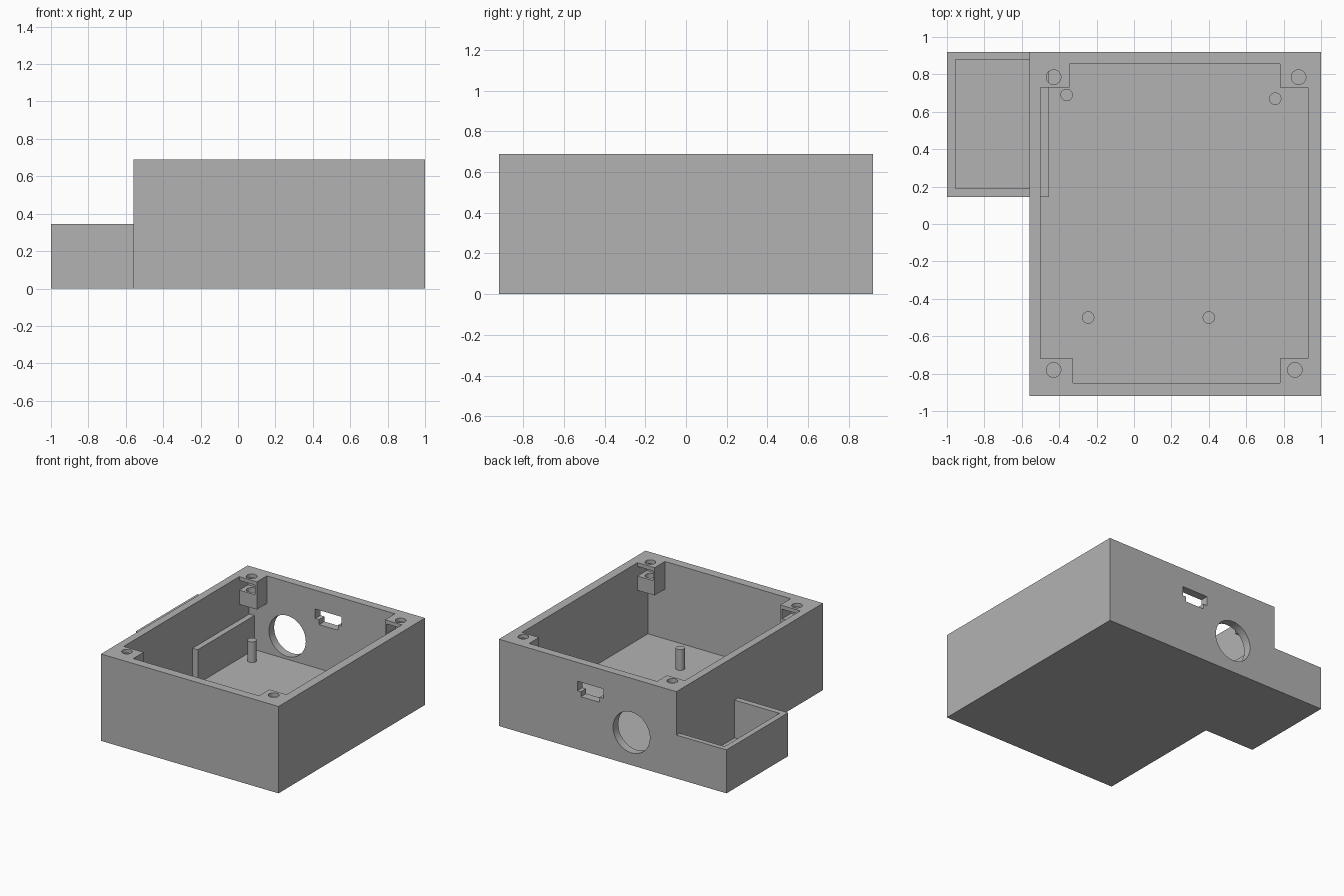
import bpy
import math

if "Cube" in bpy.data.objects:
    bpy.data.objects.remove(bpy.data.objects["Cube"], do_unlink=True)

grey = bpy.data.materials.new("plain grey plastic")
grey.use_nodes = True
grey.diffuse_color = (0.45, 0.45, 0.45, 1)
grey.node_tree.nodes["Principled BSDF"].inputs["Base Color"].default_value = (0.45, 0.45, 0.45, 1)


def finish(name):
    obj = bpy.context.object
    obj.name = name
    obj.data.materials.append(grey)
    return obj


def box(name, x, y, z):
    """Box from (low, high) ranges on each axis."""
    bpy.ops.mesh.primitive_cube_add(size=1, location=[sum(r) / 2 for r in (x, y, z)])
    bpy.context.object.scale = [abs(r[1] - r[0]) for r in (x, y, z)]
    bpy.ops.object.transform_apply(location=False, rotation=False, scale=True)
    return finish(name)


def rod(name, radius, depth, location, tilt=0):
    bpy.ops.mesh.primitive_cylinder_add(vertices=40, radius=radius, depth=depth,
                                        location=location, rotation=(tilt, 0, 0))
    return finish(name)


def cut(target, *cutters):
    """Subtract each cutter from the target, then discard it."""
    bpy.context.view_layer.objects.active = target
    for cutter in cutters:
        cutter.hide_render = True
        mod = target.modifiers.new("cut", "BOOLEAN")
        mod.operation = "DIFFERENCE"
        mod.solver = "EXACT"
        mod.object = cutter
        bpy.ops.object.modifier_apply(modifier=mod.name)
        bpy.data.objects.remove(cutter, do_unlink=True)


def smooth(obj):
    bpy.ops.object.select_all(action="DESELECT")
    obj.select_set(True)
    bpy.context.view_layer.objects.active = obj
    bpy.ops.object.shade_smooth_by_angle(angle=math.radians(30))


TOP, FLOOR = 0.69, 0.075
LEFT, RIGHT, FRONT, BACK = -0.5, 0.93, -0.85, 0.855   # cavity limits

# Main enclosure, open on top, with a round hole and a stepped port at the back
shell = box("enclosure_shell", (-0.56, 1), (-0.92, 0.92), (0, TOP))
cut(shell,
    box("cavity", (LEFT, RIGHT), (FRONT, BACK), (FLOOR, 1)),
    rod("round_opening", 0.162, 0.4, (-0.165, 0.9, 0.26), math.pi / 2),
    box("port_wide", (0.08, 0.31), (0.7, 1.1), (0.465, 0.54)),
    box("port_narrow", (0.115, 0.28), (0.7, 1.1), (0.425, 0.5)))
smooth(shell)

# Lower side tray and the rib that backs it inside the enclosure
tray = box("side_tray", (-1, -0.56), (0.145, 0.92), (0, 0.345))
cut(tray, box("tray_cavity", (-0.955, -0.4), (0.19, 0.88), (0.045, 1)))
box("inner_rib", (LEFT, -0.455), (0.145, BACK), (FLOOR, 0.345))

# Corner screw posts: inner corner, screw position
posts = {
    "back_right_post": (-0.345, 0.73, -0.43, 0.785),
    "back_left_post": (0.78, 0.73, 0.88, 0.785),
    "front_right_post": (-0.325, -0.72, -0.43, -0.78),
    "front_left_post": (0.78, -0.72, 0.86, -0.78),
}
for name, (cx, cy, hx, hy) in posts.items():
    wall_x = LEFT if cx < 0 else RIGHT
    wall_y = FRONT if cy < 0 else BACK
    inward_x = 1 if cx < 0 else -1
    inward_y = 1 if cy < 0 else -1
    post = box(name, sorted((wall_x, cx)), sorted((wall_y, cy)), (0.47, TOP))
    # Nut slot opening towards the middle, and the screw hole
    slot_x = sorted((wall_x - 0.05 * inward_x, cx - 0.015 * inward_x))
    slot_y = sorted((wall_y + 0.015 * inward_y, cy + 0.05 * inward_y))
    cut(post,
        box("nut_slot", slot_x, slot_y, (0.583, 0.66)),
        rod("screw_hole", 0.039, 1, (hx, hy, 0.6)))
    smooth(post)

# Board locating pins on the floor
for i, (x, y) in enumerate([(-0.36, 0.69), (0.755, 0.67), (-0.245, -0.5), (0.4, -0.5)]):
    smooth(rod(f"locating_pin_{i + 1}", 0.033, 0.17, (x, y, FLOOR + 0.08)))
